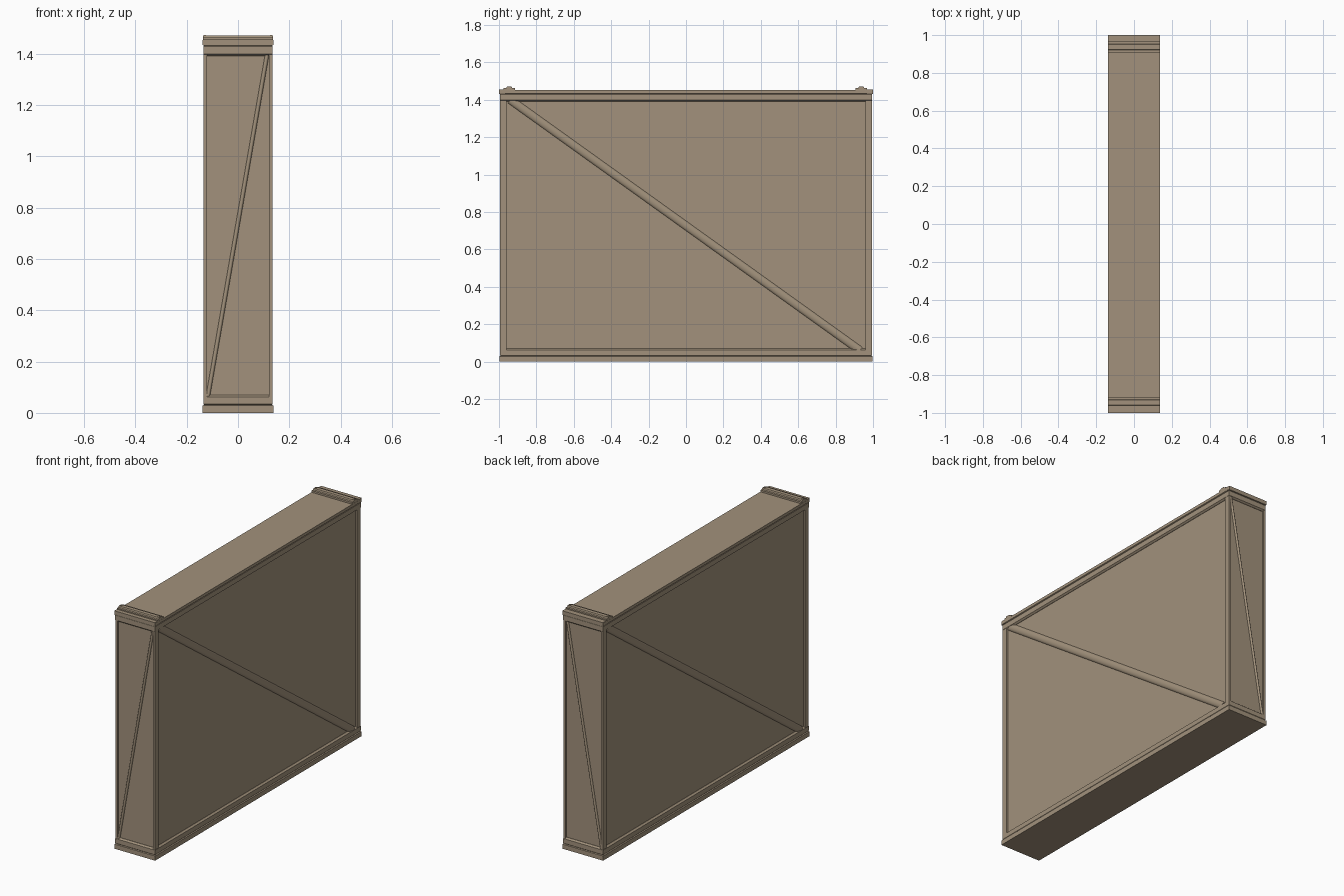
import bpy, bmesh, math
from mathutils import Vector

if "Cube" in bpy.data.objects:
    bpy.data.objects.remove(bpy.data.objects["Cube"])

mat = bpy.data.materials.new("drab tan paint")
mat.diffuse_color = (0.36, 0.285, 0.20, 1)
mat.use_nodes = True
mat.node_tree.nodes["Principled BSDF"].inputs["Base Color"].default_value = mat.diffuse_color

HX, HY = 0.135, 0.995     # half width, half length
Z0, Z1 = 0.07, 1.39       # panel bottom and top


def finish(name, bm):
    bmesh.ops.recalc_face_normals(bm, faces=bm.faces)
    me = bpy.data.meshes.new(name)
    bm.to_mesh(me)
    bm.free()
    me.materials.append(mat)
    ob = bpy.data.objects.new(name, me)
    bpy.context.collection.objects.link(ob)
    return ob


def box(name, x0, x1, y0, y1, z0, z1):
    bm = bmesh.new()
    bmesh.ops.create_cube(bm, size=1)
    for v in bm.verts:
        v.co = Vector(((x0 + x1) / 2 + v.co.x * (x1 - x0),
                       (y0 + y1) / 2 + v.co.y * (y1 - y0),
                       (z0 + z1) / 2 + v.co.z * (z1 - z0)))
    return finish(name, bm)


def sweep(name, profile, a, b, side, up):
    """Straight bar from a to b; profile points are (side, up) offsets."""
    bm = bmesh.new()
    rings = [[bm.verts.new(p + side * s + up * u) for s, u in profile] for p in (a, b)]
    n = len(profile)
    for i in range(n):
        bm.faces.new((rings[0][i], rings[0][(i + 1) % n], rings[1][(i + 1) % n], rings[1][i]))
    for r in rings:
        bm.faces.new(r)
    return finish(name, bm)


def tier(name, levels):
    """Rectangular frame tier from (inset, z) levels."""
    bm = bmesh.new()
    rings = []
    for d, z in levels:
        x, y = HX - d, HY - d
        rings.append([bm.verts.new((sx * x, sy * y, z))
                      for sx, sy in ((-1, -1), (1, -1), (1, 1), (-1, 1))])
    for a, b in zip(rings, rings[1:]):
        for i in range(4):
            bm.faces.new((a[i], a[(i + 1) % 4], b[(i + 1) % 4], b[i]))
    bm.faces.new(rings[0])
    bm.faces.new(rings[-1])
    return finish(name, bm)


# recessed panels (one closed core)
box("panel_core", -HX + 0.012, HX - 0.012, -HY + 0.012, HY - 0.012, 0.02, 1.44)

# base and top frames: outer lip, small groove, rail with bevelled inner edge
tier("base_frame", [(-0.003, 0), (-0.003, 0.028), (0.003, 0.031), (0.0, 0.034),
                    (0.0, 0.062), (0.010, Z0)])
tier("top_frame", [(0.010, Z1), (0.0, 1.398), (0.0, 1.428), (0.003, 1.431),
                   (-0.003, 1.434), (-0.003, 1.452)])

# corner posts
for sx in (-1, 1):
    for sy in (-1, 1):
        xs = sorted((sx * (HX - 0.014), sx * (HX - 0.001)))
        ys = sorted((sy * (HY - 0.036), sy * (HY - 0.001)))
        box("corner_post", *xs, *ys, 0.05, 1.41)

# diagonal tubes, half sunk in the panels
Z = Vector((0, 0, 1))


def brace(name, a, b, out, half, depth):
    side = (b - a).normalized().cross(out)
    prof = [(half * math.cos(math.pi * i / 6), depth * math.sin(math.pi * i / 6)) for i in range(7)]
    ob = sweep(name, prof, a, b, side, out)
    bpy.context.view_layer.objects.active = ob
    ob.select_set(True)
    bpy.ops.object.shade_smooth_by_angle(angle=math.radians(40))
    ob.select_set(False)


for s in (-1, 1):
    # long sides
    x = s * (HX - 0.013)
    brace("side_brace", Vector((x, -s * 0.94, 1.40)), Vector((x, s * 0.93, 0.06)),
          Vector((s, 0, 0)), 0.022, 0.012)
    # narrow ends: same slope seen from the front on both
    y = s * (HY - 0.013)
    brace("end_brace", Vector((-0.118, y, 0.06)), Vector((0.114, y, 1.40)),
          Vector((0, s, 0)), 0.008, 0.010)

# stepped hinge cleats across the top ends, with small pins
profile = [(-0.03, 0), (0.03, 0), (0.03, 0.012), (0.016, 0.012),
           (0.012, 0.019), (-0.012, 0.019), (-0.016, 0.012), (-0.03, 0.012)]
for y in (-0.945, 0.937):
    sweep("top_cleat", profile, Vector((-0.137, y, 1.451)), Vector((0.137, y, 1.451)),
          Vector((0, 1, 0)), Z)
    for x in (-0.128, 0.128):
        box("cleat_pin", x - 0.004, x + 0.004, y - 0.008, y + 0.008, 1.465, 1.472)
# thin raised end strips outside the cleats
for s in (-1, 1):
    ys = sorted((s * 0.968, s * 1.0))
    box("top_end_strip", -0.137, 0.137, *ys, 1.432, 1.456)
